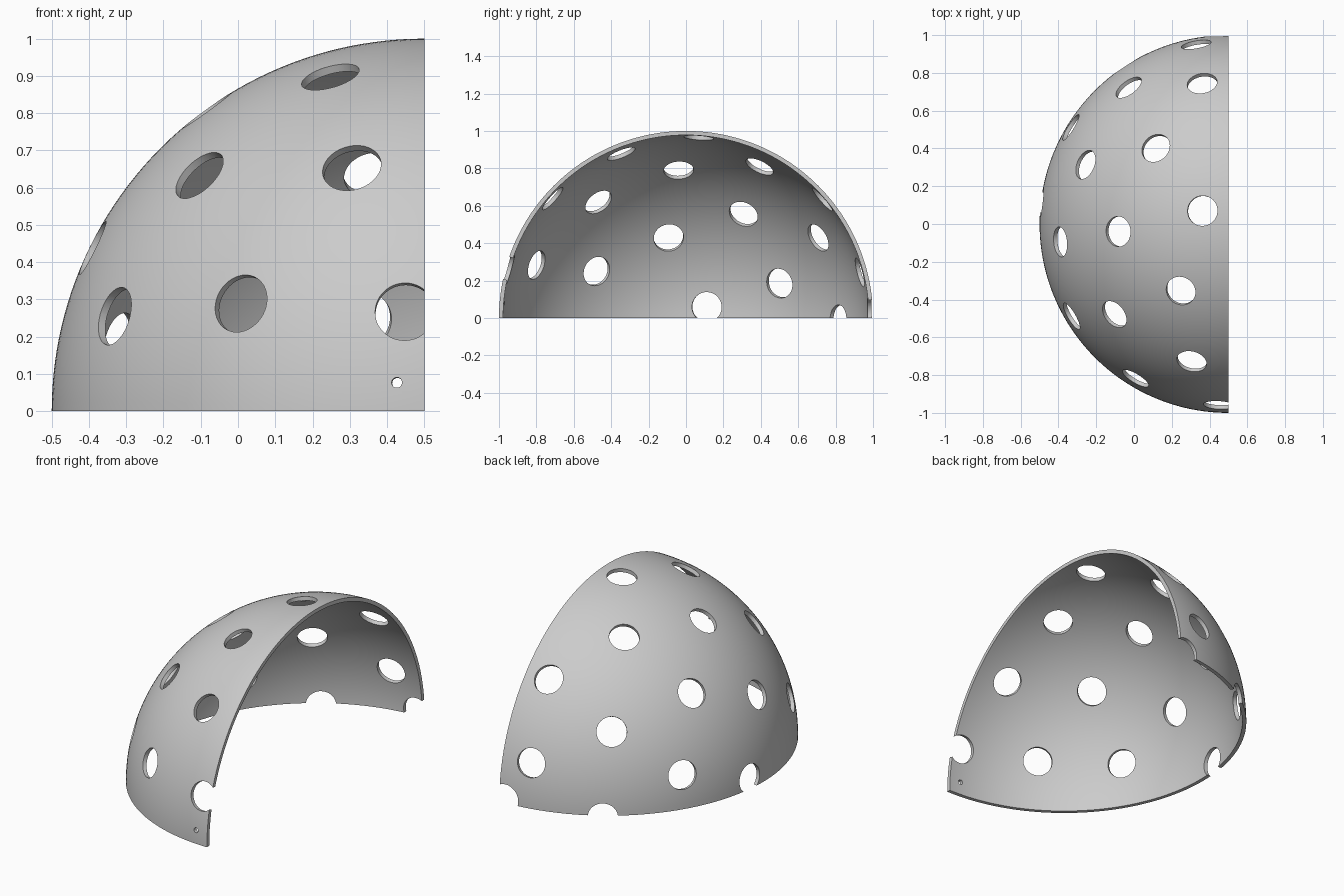
import bpy, bmesh, math
from mathutils import Vector, Matrix

if "Cube" in bpy.data.objects:
    bpy.data.objects.remove(bpy.data.objects["Cube"], do_unlink=True)

CENTRE = Vector((0.5, 0, 0))
OUTER, INNER, HOLE = 1.0, 0.978, 0.08

grey = bpy.data.materials.new("plain grey")
grey.use_nodes = True
grey.diffuse_color = (0.6, 0.6, 0.6, 1)
grey.node_tree.nodes["Principled BSDF"].inputs["Base Color"].default_value = (0.6, 0.6, 0.6, 1)


def add_object(name, bm):
    bmesh.ops.recalc_face_normals(bm, faces=bm.faces)
    mesh = bpy.data.meshes.new(name)
    bm.to_mesh(mesh)
    bm.free()
    obj = bpy.data.objects.new(name, mesh)
    bpy.context.collection.objects.link(obj)
    return obj


# Quarter shell: a half ring swept a quarter turn about the y axis
def arc(radius, steps=96):
    angles = [math.pi * i / steps for i in range(steps + 1)]
    return [CENTRE + Vector((-math.sin(a), -math.cos(a), 0)) * radius for a in angles]


bm = bmesh.new()
ring = [bm.verts.new(p) for p in arc(OUTER) + arc(INNER)[::-1]]
face = bm.faces.new(ring)
bmesh.ops.spin(bm, geom=[face] + list(face.edges) + ring, cent=CENTRE,
               axis=(0, 1, 0), angle=math.pi / 2, steps=48, use_duplicate=False)
if sum(v.co.z for v in bm.verts) < 0:
    bmesh.ops.scale(bm, vec=(1, 1, -1), verts=bm.verts)
bmesh.ops.remove_doubles(bm, verts=bm.verts, dist=0.0005)
shell = add_object("perforated_shell", bm)
shell.data.materials.append(grey)

# Radial holes, each placed by the y and z of its direction
holes = [
    (-0.82, 0.29), (-0.49, 0.256), (-0.48, 0.635), (-0.355, 0.9), (-0.04, 0.81),
    (-0.095, 0.44), (0.315, 0.57), (0.403, 0.83), (0.725, 0.44), (0.513, 0.19),
    (0.114, 0.06), (0.835, -0.01), (0.953, 0.25), (0.07, 0.988), (0.747, 0.65),
    (-0.73, 0.655), (-0.962, 0.268), (0.999, 0.025),
]
bm = bmesh.new()


def add_drill(y, z, radius, segments):
    x = -math.sqrt(max(0, 1 - y * y - z * z))
    direction = Vector((x, y, z)).normalized()
    turn = direction.to_track_quat("Z", "Y").to_matrix().to_4x4()
    bmesh.ops.create_cone(bm, cap_ends=True, segments=segments, radius1=radius, radius2=radius,
                          depth=0.2, matrix=Matrix.Translation(CENTRE + direction) @ turn)


for y, z in holes:
    add_drill(y, z, HOLE, 48)
add_drill(-0.9943, 0.077, 0.014, 20)  # small pin hole
drills = add_object("hole_cutter", bm)
drills.hide_render = True

# Cut the holes and bake the result
cut = shell.modifiers.new("holes", "BOOLEAN")
cut.operation = "DIFFERENCE"
cut.solver = "EXACT"
cut.object = drills
bpy.context.view_layer.objects.active = shell
for obj in bpy.context.selected_objects:
    obj.select_set(False)
shell.select_set(True)
bpy.ops.object.modifier_apply(modifier=cut.name)
bpy.data.objects.remove(drills, do_unlink=True)
bpy.ops.object.shade_smooth_by_angle(angle=math.radians(30))
